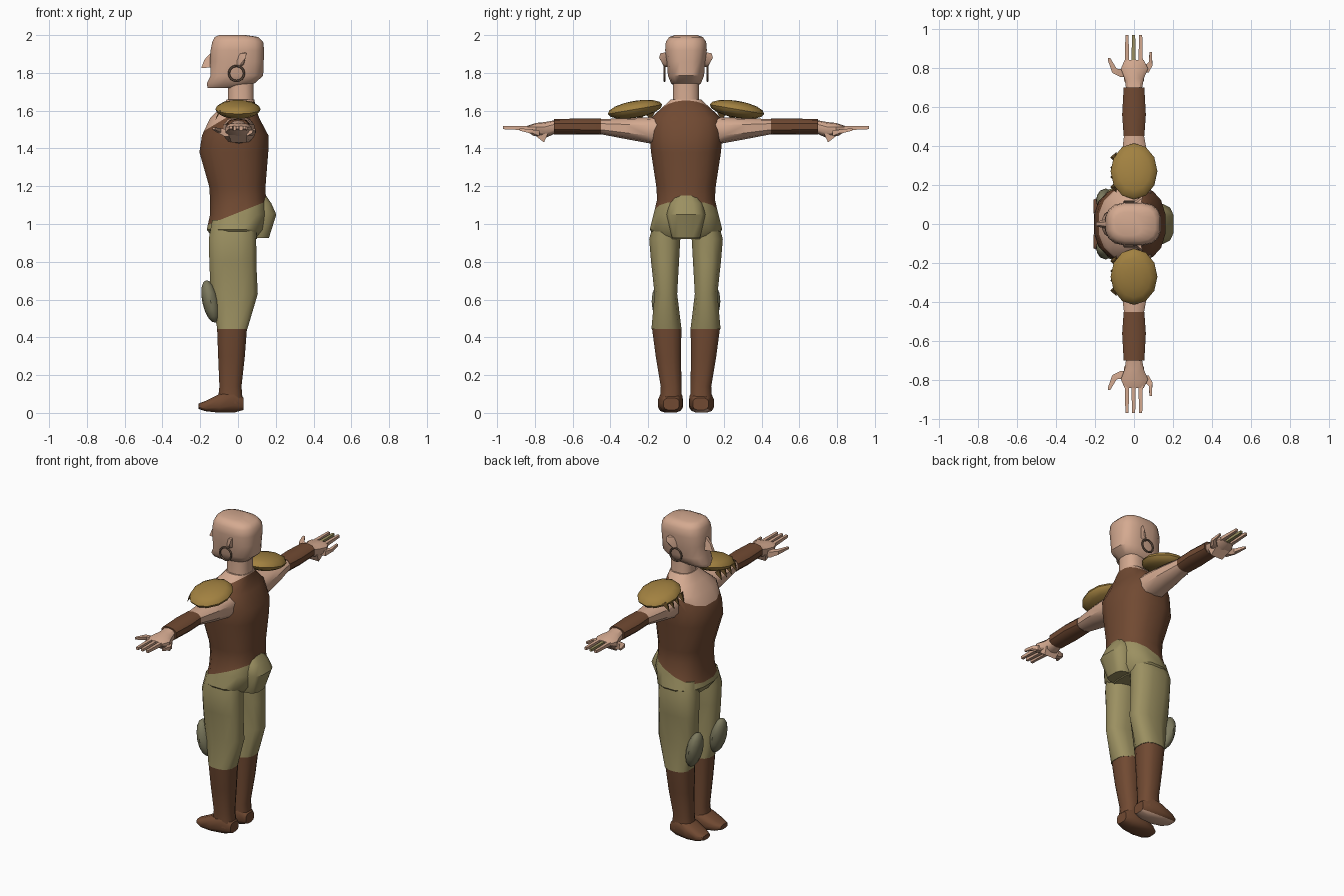
import bpy, bmesh, math
from mathutils import Vector, Matrix

if "Cube" in bpy.data.objects:
    bpy.data.objects.remove(bpy.data.objects["Cube"])


def material(name, r, g, b):
    m = bpy.data.materials.new(name)
    m.diffuse_color = (r, g, b, 1)
    m.use_nodes = True
    m.node_tree.nodes["Principled BSDF"].inputs["Base Color"].default_value = m.diffuse_color
    return m


SKIN = material("skin", 0.66, 0.40, 0.28)
BROWN = material("brown leather", 0.165, 0.068, 0.032)
OLIVE = material("olive cloth", 0.33, 0.28, 0.12)
GOLD = material("bronze plate", 0.36, 0.22, 0.052)
DARK = material("dark bronze", 0.16, 0.09, 0.025)
GREY = material("grey green pad", 0.20, 0.19, 0.11)
RING = material("earring metal", 0.19, 0.12, 0.08)


def finish(bm, name, mats, side=1, rule=None):
    """Mirror in y when side is -1, colour the faces by a rule, make the object."""
    for v in bm.verts:
        v.co.y *= side
    bmesh.ops.recalc_face_normals(bm, faces=bm.faces)
    if rule:
        for f in bm.faces:
            f.material_index = rule(f)
    me = bpy.data.meshes.new(name)
    bm.to_mesh(me)
    bm.free()
    for m in mats:
        me.materials.append(m)
    ob = bpy.data.objects.new(name, me)
    bpy.context.collection.objects.link(ob)
    return ob


def loft(axis, rings, sides=12, power=2.6):
    """Skin superellipse rings (t, u0, u1, v0, v1) stacked along an axis."""
    bm = bmesh.new()
    loops = []
    for t, u0, u1, v0, v1 in rings:
        loop = []
        for i in range(sides):
            a = 2 * math.pi * (i + 0.5) / sides
            c, s = math.cos(a), math.sin(a)
            u = (u0 + u1) / 2 + (u1 - u0) / 2 * math.copysign(abs(c) ** (2 / power), c)
            v = (v0 + v1) / 2 + (v1 - v0) / 2 * math.copysign(abs(s) ** (2 / power), s)
            co = {"x": (t, u, v), "y": (u, t, v), "z": (u, v, t)}[axis]
            loop.append(bm.verts.new(co))
        loops.append(loop)
    for a, b in zip(loops, loops[1:]):
        for i in range(sides):
            j = (i + 1) % sides
            bm.faces.new((a[i], a[j], b[j], b[i]))
    bm.faces.new(loops[0])
    bm.faces.new(loops[-1])
    return bm


def hull(points, bm=None):
    bm = bm or bmesh.new()
    vs = [bm.verts.new(p) for p in points]
    res = bmesh.ops.convex_hull(bm, input=vs)
    bmesh.ops.delete(bm, geom=[v for v in res["geom_interior"] if isinstance(v, bmesh.types.BMVert)],
                     context="VERTS")
    return bm


def finger(path):
    """Square-section digit through (x, y, z, radius) points."""
    bm = bmesh.new()
    for p, q in zip(path, path[1:]):
        hull([(x + r * i, y + r * j, z + r * k) for x, y, z, r in (p, q)
              for i in (-1, 1) for j in (-1, 1) for k in (-1, 1)], bm)
    return bm


def ellipsoid(center, radii, tilt, axis):
    bm = bmesh.new()
    m = Matrix.Translation(center) @ Matrix.Rotation(tilt, 4, axis) @ Matrix.Diagonal((*radii, 1))
    bmesh.ops.create_uvsphere(bm, u_segments=12, v_segments=8, radius=1, matrix=m)
    return bm


def sym(rows):
    return [(z, x0, x1, -w, w) for z, x0, x1, w in rows]


# torso and pelvis: slanted waist line and neckline are cut in
waist = lambda c: c.z - 1.06 - 0.4 * c.x
neckline = lambda c: c.z - 1.60 - 0.6 * c.x
bm = loft("z", sym([
    (0.92, -0.13, 0.10, 0.15), (0.97, -0.168, 0.14, 0.195), (1.05, -0.15, 0.16, 0.175),
    (1.13, -0.15, 0.15, 0.155), (1.20, -0.155, 0.148, 0.16), (1.38, -0.207, 0.163, 0.188),
    (1.47, -0.193, 0.163, 0.196), (1.56, -0.15, 0.115, 0.19), (1.61, -0.10, 0.095, 0.135),
    (1.66, -0.06, 0.088, 0.08)]), 16, 2.5)
for z, k in ((1.06, 0.4), (1.60, 0.6)):
    bmesh.ops.bisect_plane(bm, geom=bm.verts[:] + bm.edges[:] + bm.faces[:],
                           plane_co=(0, 0, z), plane_no=(-k, 0, 1))


def body_colour(f):
    c = f.calc_center_median()
    return 1 if waist(c) < 0 else 2 if neckline(c) > 0 else 0


finish(bm, "torso", [BROWN, OLIVE, SKIN], rule=body_colour)
finish(loft("z", sym([(0.925, 0, 0.165, 0.075), (1.05, 0, 0.205, 0.105),
                      (1.11, 0, 0.178, 0.09), (1.15, 0, 0.15, 0.065)]), 12, 3.2),
       "trouser_seat", [OLIVE])

# neck, head and nose
finish(loft("z", sym([(1.58, -0.06, 0.09, 0.08), (1.66, -0.055, 0.085, 0.07),
                      (1.78, -0.055, 0.085, 0.07)])), "neck", [SKIN])
finish(loft("z", sym([
    (1.72, -0.163, 0.03, 0.05), (1.745, -0.166, 0.09, 0.08), (1.785, -0.147, 0.135, 0.097),
    (1.86, -0.150, 0.138, 0.103), (1.92, -0.147, 0.14, 0.112), (1.965, -0.138, 0.135, 0.108),
    (1.99, -0.125, 0.11, 0.09), (2.0, -0.10, 0.04, 0.06)]), 16, 2.9), "head", [SKIN])
finish(hull([(-0.13, 0.012, 1.92), (-0.13, -0.012, 1.92), (-0.13, 0.03, 1.83), (-0.13, -0.03, 1.83),
             (-0.195, 0.01, 1.825), (-0.195, -0.01, 1.825), (-0.178, 0.008, 1.87),
             (-0.178, -0.008, 1.87)]), "nose", [SKIN])

for s, tag in ((1, "right"), (-1, "left")):
    # ear and earring
    finish(hull([(-0.01, 0.09, 1.90), (0.03, 0.09, 1.91), (0.045, 0.135, 1.905), (0.04, 0.142, 1.88),
                 (0.03, 0.125, 1.85), (0, 0.115, 1.83), (-0.01, 0.09, 1.83), (0.03, 0.09, 1.84)]),
           f"{tag}_ear", [SKIN], s)
    bpy.ops.mesh.primitive_torus_add(major_radius=0.04, minor_radius=0.006, major_segments=16,
                                     minor_segments=6, location=(-0.008, s * 0.114, 1.797),
                                     rotation=(math.pi / 2, 0, 0))
    bpy.context.object.name = f"{tag}_earring"
    bpy.context.object.data.materials.append(RING)

    # arm, bracer and palm
    finish(loft("y", [(0.14, -0.08, 0.09, 1.42, 1.57), (0.20, -0.08, 0.09, 1.428, 1.565),
                      (0.32, -0.07, 0.078, 1.45, 1.56), (0.46, -0.052, 0.052, 1.477, 1.555)], 10),
           f"{tag}_upper_arm", [SKIN], s)
    finish(loft("y", [(0.45, -0.055, 0.055, 1.473, 1.558), (0.56, -0.063, 0.063, 1.474, 1.558),
                      (0.70, -0.055, 0.055, 1.475, 1.556)], 10), f"{tag}_bracer", [BROWN], s)
    finish(loft("y", [(0.69, -0.042, 0.042, 1.48, 1.55), (0.745, -0.05, 0.052, 1.455, 1.54),
                      (0.795, -0.07, 0.075, 1.465, 1.535), (0.84, -0.05, 0.052, 1.495, 1.52)], 10),
           f"{tag}_palm", [SKIN], s)

    # digits; one middle finger is olive
    for x, part in ((-0.036, "index"), (-0.002, "middle"), (0.034, "ring")):
        m = OLIVE if part == "middle" and s == 1 else SKIN
        finish(finger([(x, 0.83, 1.507, 0.011), (x, 0.96, 1.51, 0.008)]), f"{tag}_{part}_finger", [m], s)
    finish(finger([(-0.05, 0.77, 1.48, 0.018), (-0.10, 0.785, 1.495, 0.011), (-0.128, 0.845, 1.505, 0.006)]),
           f"{tag}_thumb", [SKIN], s)
    finish(finger([(0.06, 0.79, 1.48, 0.015), (0.085, 0.82, 1.49, 0.009), (0.085, 0.875, 1.50, 0.006)]),
           f"{tag}_little_finger", [SKIN], s)
    finish(hull([(-0.05, 0.73, 1.48), (0.05, 0.73, 1.48), (-0.05, 0.80, 1.47), (0.05, 0.80, 1.47),
                 (-0.035, 0.752, 1.432), (0.045, 0.752, 1.432)]), f"{tag}_palm_heel", [SKIN], s)

    # shoulder plate with ragged front fringe
    finish(ellipsoid((0, 0.27, 1.607), (0.12, 0.146, 0.045), -0.17, "X"), f"{tag}_shoulder_plate", [GOLD], s)
    bm = bmesh.new()
    for y in (0.19, 0.24, 0.29, 0.34):
        hull([(-0.09, y - 0.03, 1.60), (-0.09, y + 0.03, 1.60), (-0.10, y, 1.605), (-0.122, y, 1.545)], bm)
    finish(bm, f"{tag}_shoulder_fringe", [DARK], s)

    # trouser leg and knee pad
    finish(loft("z", [(1.02, -0.14, 0.10, 0.03, 0.17), (0.92, -0.158, 0.10, 0.028, 0.197),
                      (0.80, -0.155, 0.10, 0.035, 0.187), (0.63, -0.148, 0.108, 0.045, 0.168),
                      (0.445, -0.112, 0.052, 0.022, 0.185)]), f"{tag}_trouser_leg", [OLIVE], s)
    finish(ellipsoid((-0.145, 0.12, 0.59), (0.044, 0.062, 0.115), -0.22, "Y"), f"{tag}_knee_pad", [GREY], s)

    # boot shaft and foot; one sole is bare
    finish(loft("z", [(0.05, -0.11, 0.028, 0.02, 0.14), (0.14, -0.10, 0.02, 0.022, 0.135),
                      (0.30, -0.107, 0.038, 0.025, 0.162), (0.455, -0.113, 0.05, 0.022, 0.183)]),
           f"{tag}_boot", [BROWN], s)
    finish(loft("x", [(-0.208, 0.055, 0.125, 0.02, 0.05), (-0.17, 0.03, 0.145, 0.008, 0.065),
                      (-0.10, 0.015, 0.15, 0.0, 0.10), (-0.02, 0.018, 0.14, 0.0, 0.13),
                      (0.03, 0.035, 0.12, 0.015, 0.08)], 12, 3), f"{tag}_foot", [BROWN, SKIN], s,
           (lambda f: int(f.normal.z < -0.7)) if s == 1 else None)

# soft shading with sharp creases kept
for ob in bpy.context.scene.objects:
    ob.select_set(True)
    bpy.context.view_layer.objects.active = ob
bpy.ops.object.shade_smooth_by_angle(angle=math.radians(40))
